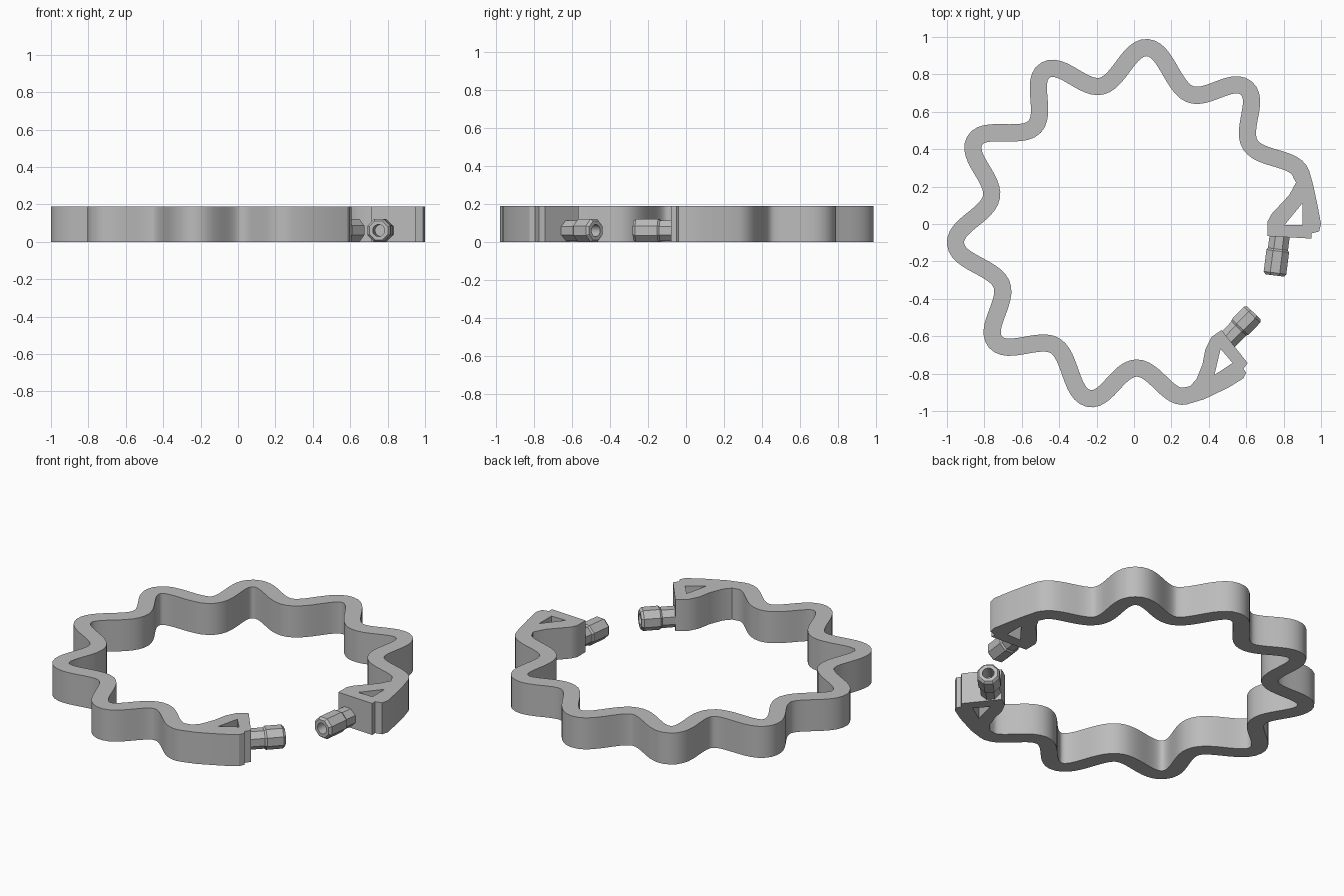
import bpy, bmesh, math
from mathutils import Vector
from mathutils.geometry import interpolate_bezier

if "Cube" in bpy.data.objects:
    bpy.data.objects.remove(bpy.data.objects["Cube"])

HEIGHT = 0.19
HALF_WIDTH = 0.046
HANDLE = 0.1

grey = bpy.data.materials.new("plain grey")
grey.use_nodes = True
color = (0.5, 0.5, 0.5, 1)
grey.diffuse_color = color
grey.node_tree.nodes["Principled BSDF"].inputs["Base Color"].default_value = color


def add_object(name, bm):
    bmesh.ops.remove_doubles(bm, verts=bm.verts, dist=0.0005)
    bmesh.ops.recalc_face_normals(bm, faces=bm.faces)
    mesh = bpy.data.meshes.new(name)
    bm.to_mesh(mesh)
    bm.free()
    mesh.materials.append(grey)
    ob = bpy.data.objects.new(name, mesh)
    bpy.context.collection.objects.link(ob)
    bpy.ops.object.select_all(action='DESELECT')
    ob.select_set(True)
    bpy.context.view_layer.objects.active = ob
    bpy.ops.object.shade_smooth_by_angle(angle=math.radians(30))
    return ob


# Crests and troughs of the wavy band, counter-clockwise, along its middle
turns = [Vector((x, y, 0)) for x, y in [
    (.895, .265), (.623, .422), (.6, .727), (.297, .695), (.072, .943),
    (-.174, .737), (-.473, .823), (-.532, .519), (-.853, .444), (-.762, .144),
    (-.954, -.107), (-.709, -.32), (-.741, -.631), (-.42, -.652),
    (-.245, -.932), (.013, -.77), (.28, -.918)]]


def tangent(p):
    return Vector((-p.y, p.x, 0)).normalized() * HANDLE


path = [turns[0]]
for a, b in zip(turns, turns[1:]):
    path += interpolate_bezier(a, a + tangent(a), b - tangent(b), b, 13)[1:]

outer, inner = [], []
for i, p in enumerate(path):
    d = path[min(i + 1, len(path) - 1)] - path[max(i - 1, 0)]
    n = Vector((d.y, -d.x, 0)).normalized() * HALF_WIDTH
    outer.append((p + n).to_2d())
    inner.append((p - n).to_2d())

# End blocks continue the outline, each with a triangular window
end_b = [(.377, -.936), (.51, -.872), (.585, -.825), (.6, -.795), (.585, -.775),
         (.607, -.743), (.468, -.567), (.415, -.604), (.382, -.668),
         (.366, -.75), (.334, -.83), (.3, -.867)]
end_a = [(.866, .222), (.83, .155), (.735, .053), (.715, .015), (.715, -.065),
         (.95, -.078), (.95, -.05), (.99, -.04), (1, 0), (.98, .107), (.955, .22)]
window_a = [(.901, .112), (.901, -.005), (.805, -.005)]
window_b = [(.463, -.668), (.43, -.807), (.527, -.743)]

# Filled flat profile with thickness
curve = bpy.data.curves.new("band_profile", 'CURVE')
curve.dimensions = '2D'
curve.fill_mode = 'BOTH'
curve.extrude = HEIGHT / 2
for loop in (outer + end_b + inner[::-1] + end_a, window_a, window_b):
    spline = curve.splines.new('POLY')
    spline.points.add(len(loop) - 1)
    for point, co in zip(spline.points, loop):
        point.co = (co[0], co[1], 0, 1)
    spline.use_cyclic_u = True
profile = bpy.data.objects.new("band_profile", curve)
bpy.context.collection.objects.link(profile)
bpy.context.view_layer.update()
solid = profile.evaluated_get(bpy.context.evaluated_depsgraph_get()).to_mesh()
bm = bmesh.new()
bm.from_mesh(solid)
bmesh.ops.translate(bm, verts=bm.verts, vec=(0, 0, HEIGHT / 2))
bpy.data.objects.remove(profile)
add_object("wavy_band", bm)


# Octagonal connector pegs with a round blind hole in the tip
def peg(name, base, tip):
    start, end = Vector((*base, .061)), Vector((*tip, .061))
    axis = end - start
    length = axis.length
    axis.normalize()
    side = axis.cross(Vector((0, 0, 1)))
    count = 24
    step = math.tau / 8
    # distance along axis, radius, octagonal or round
    rings = [(-.03, .054, True), (.065, .054, True), (.075, .061, True),
             (length - .014, .061, True), (length, .05, True),
             (length, .032, False), (length - .1, .032, False)]
    bm = bmesh.new()
    loops = []
    for dist, radius, flat in rings:
        loop = []
        for k in range(count):
            ang = math.tau * k / count + step / 2
            off = (ang + step / 2) % step - step / 2
            r = radius / math.cos(off) if flat else radius
            loop.append(bm.verts.new(start + axis * dist + side * (r * math.cos(ang))
                                     + Vector((0, 0, r * math.sin(ang)))))
        loops.append(loop)
    for a, b in zip(loops, loops[1:]):
        for k in range(count):
            j = (k + 1) % count
            bm.faces.new((a[k], a[j], b[j], b[k]))
    bm.faces.new(loops[0])
    bm.faces.new(loops[-1])
    add_object(name, bm)


peg("left_peg", (.778, -.07), (.752, -.275))
peg("front_peg", (.515, -.605), (.641, -.475))
